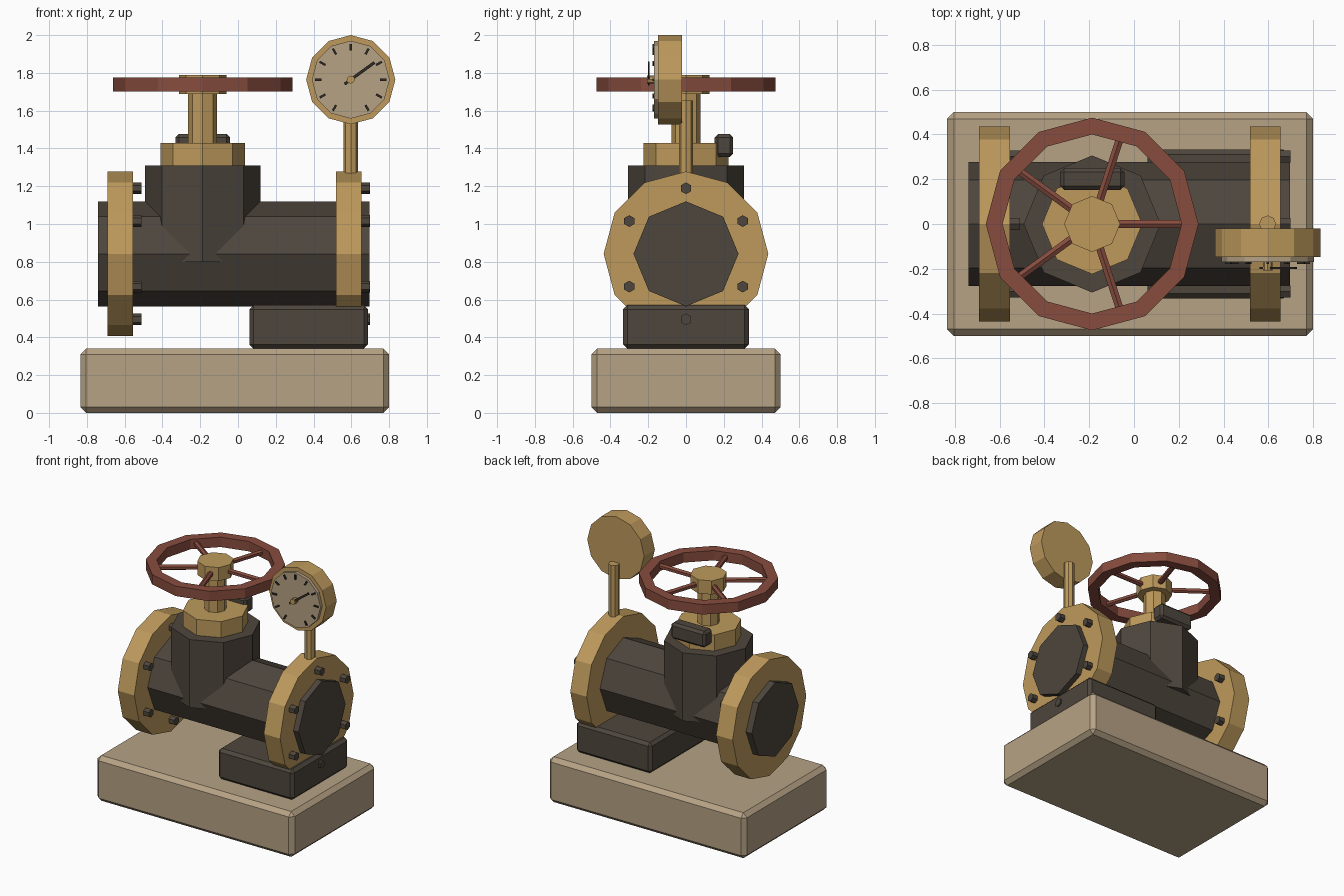
import bpy, bmesh, math
from mathutils import Matrix, Vector

if "Cube" in bpy.data.objects:
    bpy.data.objects.remove(bpy.data.objects["Cube"])


def material(name, rgb):
    m = bpy.data.materials.new(name)
    lin = [((c / 255 + 0.055) / 1.055) ** 2.4 for c in rgb]
    m.diffuse_color = (*lin, 1)
    m.use_nodes = True
    m.node_tree.nodes["Principled BSDF"].inputs["Base Color"].default_value = m.diffuse_color
    return m


BRASS = material("brass", (190, 154, 92))
STONE = material("pale stone", (182, 162, 133))
IRON = material("dark iron", (78, 70, 61))
RED = material("red paint", (135, 76, 62))
INK = material("dial ink", (48, 42, 37))


def finish(name, bm, mat, matrix=Matrix()):
    bmesh.ops.recalc_face_normals(bm, faces=bm.faces)
    bm.transform(matrix)
    me = bpy.data.meshes.new(name)
    bm.to_mesh(me)
    bm.free()
    me.materials.append(mat)
    ob = bpy.data.objects.new(name, me)
    bpy.context.collection.objects.link(ob)
    return ob


def prism(name, mat, start, end, r, n, inner=0):
    """Straight n-sided bar from start to end, or a ring when inner > 0."""
    start, end = Vector(start), Vector(end)
    axis = end - start
    w = axis.normalized()
    # one corner points up (or along x for upright bars)
    u = Vector((1, 0, 0)) if abs(w.z) > 0.9 else Vector((0, 0, 1))
    v = w.cross(u)
    bm = bmesh.new()

    def loop(radius, base):
        return [bm.verts.new(base + radius * (u * math.cos(a) + v * math.sin(a)))
                for a in (math.tau * i / n for i in range(n))]

    loops = [loop(r, start), loop(r, end)]
    if inner:
        loops += [loop(inner, end), loop(inner, start)]
    else:
        bm.faces.new(loops[0])
        bm.faces.new(loops[1])
    pairs = range(len(loops)) if inner else [0]
    for k in pairs:
        a, b = loops[k], loops[(k + 1) % len(loops)]
        for i in range(n):
            j = (i + 1) % n
            bm.faces.new((a[i], a[j], b[j], b[i]))
    return finish(name, bm, mat)


def box(name, mat, lo, hi, bevel=0, matrix=Matrix()):
    bm = bmesh.new()
    bmesh.ops.create_cube(bm, size=1)
    for vert in bm.verts:
        vert.co = [l + (c + 0.5) * (h - l) for c, l, h in zip(vert.co, lo, hi)]
    if bevel:
        bmesh.ops.bevel(bm, geom=bm.edges[:], offset=bevel, segments=1, affect='EDGES')
    return finish(name, bm, mat, matrix)


# Base and pipe support
box("base", STONE, (-0.835, -0.5, 0), (0.8, 0.5, 0.34), 0.03)
box("pipe_support", IRON, (0.06, -0.333, 0.34), (0.688, 0.333, 0.57), 0.022)

# Horizontal pipe with two bolted flanges
PZ = 0.842
prism("pipe", IRON, (-0.74, 0, PZ), (0.697, 0, PZ), 0.278, 8)
for side, x0, x1 in (("left", -0.692, -0.555), ("right", 0.519, 0.654)):
    prism(side + "_flange", BRASS, (x0, 0, PZ), (x1, 0, PZ), 0.436, 12)
    for i in range(6):
        a = math.radians(30 + 60 * i)
        y, z = 0.347 * math.cos(a), PZ + 0.347 * math.sin(a)
        prism(f"{side}_bolt_{i + 1}", IRON, (x1 - 0.02, y, z), (x1 + 0.045, y, z), 0.031, 6)

# Valve body, bonnet and stem
VX = -0.187
prism("valve_body", IRON, (VX, 0, 0.8), (VX, 0, 1.31), 0.306, 8)
prism("bonnet", BRASS, (VX, 0, 1.3), (VX, 0, 1.43), 0.224, 8)
prism("valve_stem", BRASS, (VX, 0, 1.42), (VX, 0, 1.7), 0.077, 8)
box("rear_block", IRON, (-0.33, 0.152, 1.356), (-0.043, 0.25, 1.477), 0.018)

# Hand wheel
prism("wheel_rim", RED, (VX, 0, 1.701), (VX, 0, 1.775), 0.475, 12, inner=0.4)
prism("wheel_hub", BRASS, (VX, 0, 1.688), (VX, 0, 1.79), 0.125, 8)
for i in range(5):
    d = Vector((math.cos(math.tau * i / 5), math.sin(math.tau * i / 5), 0))
    c = Vector((VX, 0, 1.738))
    prism(f"wheel_spoke_{i + 1}", RED, c + d * 0.1, c + d * 0.4, 0.02, 6)

# Pressure gauge
GX, GZ = 0.597, 1.764
prism("gauge_stem", BRASS, (GX, 0, 1.25), (GX, 0, 1.655), 0.038, 8)
prism("gauge_case", BRASS, (GX, -0.02, GZ), (GX, -0.147, GZ), 0.236, 12)
prism("gauge_dial", STONE, (GX, -0.14, GZ), (GX, -0.17, GZ), 0.206, 12)
prism("needle_hub", BRASS, (GX, -0.165, GZ), (GX, -0.207, GZ), 0.021, 8)


def dial_turn(deg):
    return Matrix.Translation((GX, 0, GZ)) @ Matrix.Rotation(-math.radians(deg), 4, 'Y')


for deg in range(-60, 241, 30):
    box("dial_tick", INK, (0.155, -0.178, -0.006), (0.19, -0.169, 0.006), 0, dial_turn(deg))
box("needle", INK, (-0.04, -0.2, -0.008), (0.155, -0.192, 0.008), 0, dial_turn(36))
